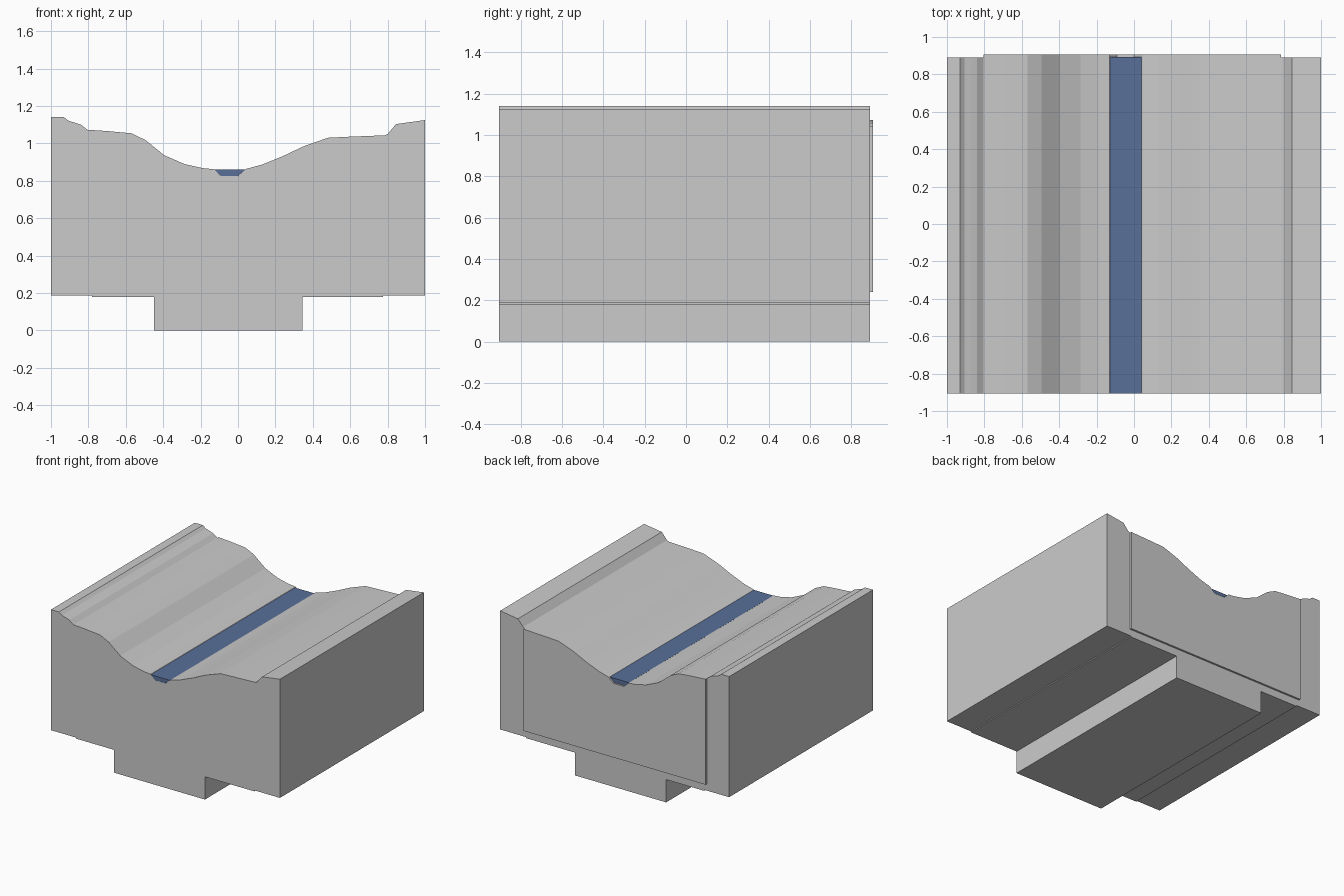
import bpy, bmesh

if "Cube" in bpy.data.objects:
    bpy.data.objects.remove(bpy.data.objects["Cube"])


def extrude_profile(name, points, y0, y1):
    """Extrude a closed xz outline from y0 to y1."""
    bm = bmesh.new()
    face = bm.faces.new([bm.verts.new((x, y0, z)) for x, z in points])
    out = bmesh.ops.extrude_face_region(bm, geom=[face])
    moved = [v for v in out["geom"] if isinstance(v, bmesh.types.BMVert)]
    bmesh.ops.translate(bm, verts=moved, vec=(0, y1 - y0, 0))
    bmesh.ops.recalc_face_normals(bm, faces=bm.faces)
    mesh = bpy.data.meshes.new(name)
    bm.to_mesh(mesh)
    bm.free()
    obj = bpy.data.objects.new(name, mesh)
    bpy.context.collection.objects.link(obj)
    return obj


# Valley surface between the raised rims, with the stream channel in the middle
valley = [(-0.805, 1.073), (-0.7, 1.066), (-0.57, 1.054), (-0.495, 1.018),
          (-0.395, 0.937), (-0.285, 0.889), (-0.19, 0.868), (-0.13, 0.862),
          (-0.09, 0.825), (0.0, 0.825), (0.045, 0.864), (0.13, 0.887),
          (0.24, 0.932), (0.35, 0.984), (0.48, 1.03), (0.6, 1.036),
          (0.785, 1.043)]
left_rim = [(-1, 1.14), (-0.93, 1.14), (-0.905, 1.12), (-0.87, 1.11), (-0.84, 1.1)]
right_rim = [(0.8, 1.05), (0.845, 1.103), (1, 1.125)]

# Stepped underside with the central foot, right to left
underside = [(1, 0.188), (0.775, 0.188), (0.775, 0.18), (0.345, 0.18),
             (0.345, 0), (-0.45, 0), (-0.45, 0.18), (-0.78, 0.18),
             (-0.78, 0.188), (-1, 0.188)]

# Main terrain block
extrude_profile("terrain_block", left_rim + valley + right_rim + underside, -0.905, 0.89)

# Thin raised panel on the back face
extrude_profile("back_panel", valley + [(0.785, 0.24), (-0.805, 0.24)], 0.89, 0.905)

# Water filling the channel
water = extrude_profile("stream_water", [(-0.127, 0.86), (-0.09, 0.826), (0.0, 0.826),
                                         (0.041, 0.86)], -0.906, 0.893)
blue = bpy.data.materials.new("water_blue")
blue.diffuse_color = (0.1, 0.16, 0.32, 1)
blue.use_nodes = True
blue.node_tree.nodes["Principled BSDF"].inputs["Base Color"].default_value = blue.diffuse_color
water.data.materials.append(blue)
